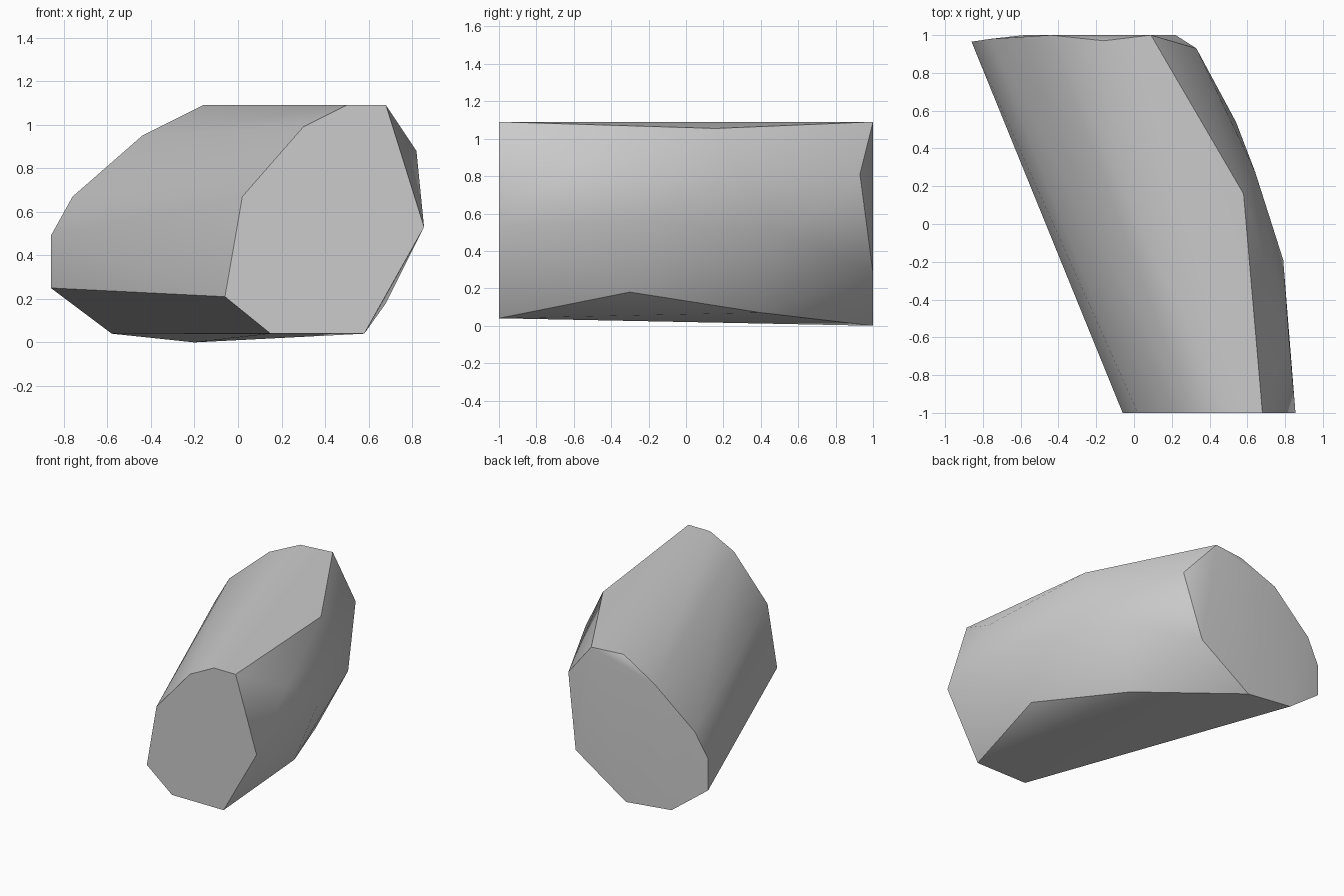
import bpy
import bmesh
import math

# Remove the default object
default_object = bpy.data.objects.get("Cube")
if default_object is not None:
    bpy.data.objects.remove(default_object, do_unlink=True)


def make_material(name, colour):
    material = bpy.data.materials.new(name)
    material.use_nodes = True
    material.diffuse_color = colour
    material.node_tree.nodes["Principled BSDF"].inputs["Base Color"].default_value = colour
    return material


def make_hull(name, points, material):
    """Wrap a set of corner points in a faceted shell."""
    shell = bmesh.new()
    for point in points:
        shell.verts.new(point)
    result = bmesh.ops.convex_hull(shell, input=shell.verts[:])
    unused = set(result["geom_interior"]) | set(result["geom_unused"])
    loose = [item for item in unused if isinstance(item, bmesh.types.BMVert)]
    if loose:
        bmesh.ops.delete(shell, geom=loose, context="VERTS")
    # Merge the flat triangles of the cut ends into single faces
    bmesh.ops.dissolve_limit(shell, angle_limit=math.radians(1),
                             verts=shell.verts[:], edges=shell.edges[:])
    bmesh.ops.recalc_face_normals(shell, faces=shell.faces[:])

    mesh = bpy.data.meshes.new(name)
    shell.to_mesh(mesh)
    shell.free()
    mesh.materials.append(material)
    body = bpy.data.objects.new(name, mesh)
    bpy.context.collection.objects.link(body)
    return body


# Flat front end, as an x and z profile
front_profile = [(-.06, .21), (.02, .67), (.3, .99), (.5, 1.09),
                 (.68, 1.09), (.855, .53), (.58, .04), (.15, .04)]
front_end = [(x, -1, z) for x, z in front_profile]

# Slightly uneven back end
back_end = [(-.86, .965, .25), (-.86, .965, .49), (-.76, .98, .67),
            (-.44, 1, .95), (-.16, .97, 1.09), (.09, 1, 1.09),
            (.33, .93, .81), (.22, 1, .28), (-.2, 1, 0), (-.58, 1, .04)]

# Bulging corners along the outer side
outer_side = [(.58, .16, 1.055), (.82, -.6, .88), (.79, -.19, .57),
              (.64, .28, .83), (.54, .54, .49), (.68, -.3, .18),
              (.37, .4, .07)]

stone_grey = make_material("stone grey", (.6, .6, .6, 1))
boulder = make_hull("boulder", front_end + back_end + outer_side, stone_grey)

# Smooth the gentle facets and keep the hard rims
bpy.ops.object.select_all(action="DESELECT")
boulder.select_set(True)
bpy.context.view_layer.objects.active = boulder
bpy.ops.object.shade_smooth_by_angle(angle=math.radians(30))
